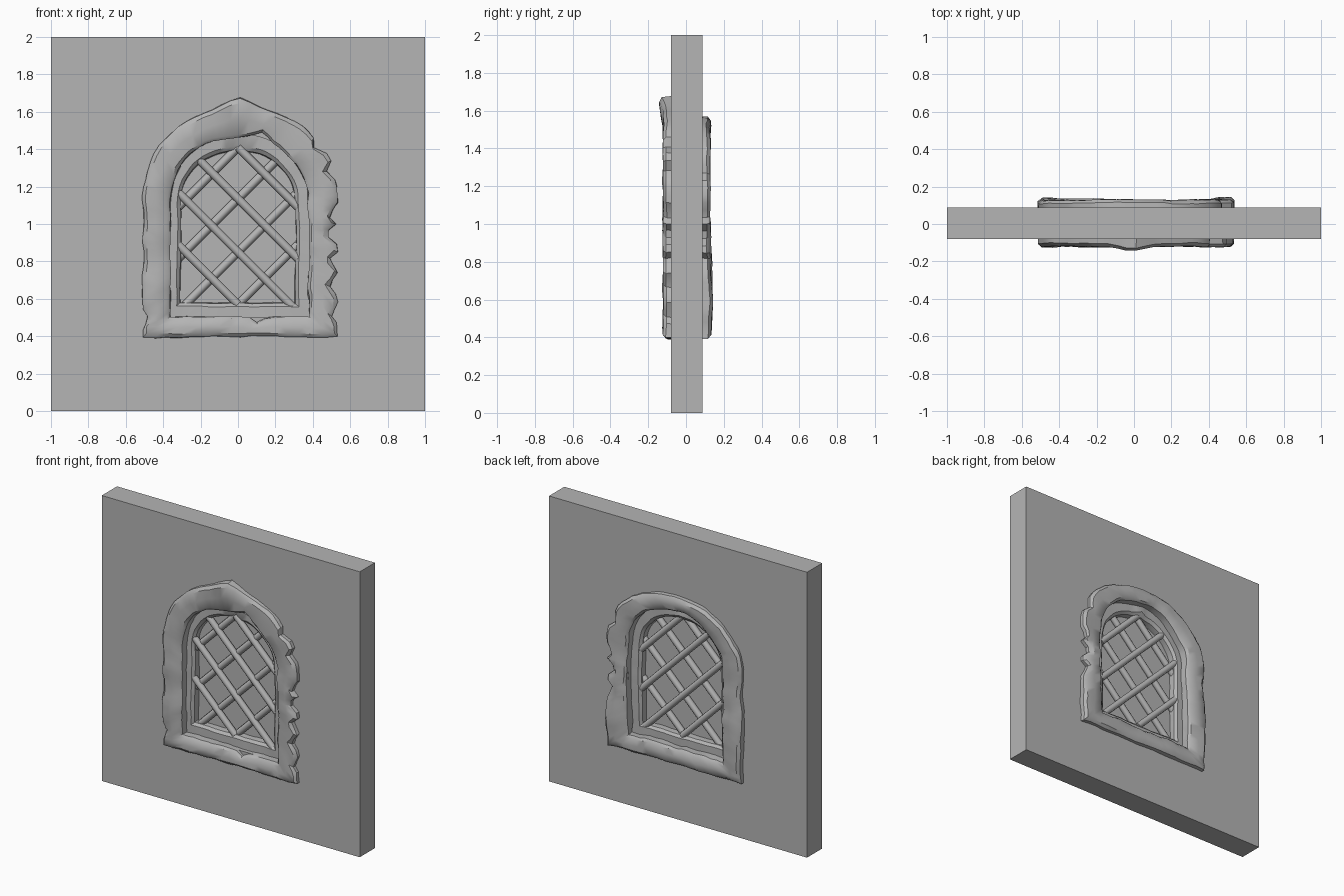
import bpy, bmesh, math
from mathutils import Vector, Matrix, noise

cube = bpy.data.objects.get("Cube")
if cube:
    bpy.data.objects.remove(cube, do_unlink=True)

stone = bpy.data.materials.new("grey stone")
stone.use_nodes = True
colour = (0.46, 0.46, 0.46, 1)
stone.diffuse_color = colour
for node in stone.node_tree.nodes:
    if node.type == "BSDF_PRINCIPLED":
        node.inputs["Base Color"].default_value = colour
        node.inputs["Roughness"].default_value = 0.9

FRONT, BACK, PANE = -0.08, 0.088, 0.004


def finish(name, bm, angle=None):
    bmesh.ops.recalc_face_normals(bm, faces=bm.faces)
    mesh = bpy.data.meshes.new(name)
    bm.to_mesh(mesh)
    bm.free()
    mesh.materials.append(stone)
    obj = bpy.data.objects.new(name, mesh)
    bpy.context.collection.objects.link(obj)
    if angle:
        bpy.ops.object.select_all(action="DESELECT")
        obj.select_set(True)
        bpy.context.view_layer.objects.active = obj
        bpy.ops.object.shade_smooth_by_angle(angle=math.radians(angle))
    return obj


def arch(w, bottom, spring, top, cx=0.0):
    """Closed outline of a round-headed window, always the same point count."""
    pts = [(-w + 2 * w * i / 16, bottom) for i in range(16)]
    pts += [(w, bottom + (spring - bottom) * i / 20) for i in range(20)]
    for i in range(32):
        a = math.pi * i / 32
        pts.append((w * math.cos(a), spring + (top - spring) * math.sin(a)))
    pts += [(-w, spring + (bottom - spring) * i / 20) for i in range(20)]
    return [(x + cx, z) for x, z in pts]


def loft(name, sections, rough, dents=(), angle=35):
    """Closed ring through (outline, y) sections, weathered by noise and dents."""
    bm = bmesh.new()
    rings = []
    for outline, y in sections:
        ring = []
        for x, z in outline:
            p = Vector((x, y, z))
            n = noise.noise_vector(p * 5) + 0.7 * noise.noise_vector(p * 14)
            p += Vector((n.x, 0.6 * n.y, n.z)) * rough
            for dx, dz, radius, push in dents:
                fall = 1 - math.hypot(x - dx, z - dz) / radius
                if fall > 0:
                    p += Vector(push) * fall
            ring.append(bm.verts.new(p))
        rings.append(ring)
    for k, a in enumerate(rings):
        b = rings[(k + 1) % len(rings)]
        for i in range(len(a)):
            j = (i + 1) % len(a)
            bm.faces.new((a[i], a[j], b[j], b[i]))
    return finish(name, bm, angle)


# Wall slab with an arched opening
bm = bmesh.new()
edges = []
hole = arch(0.375, 0.5, 1.13, 1.48, 0.008)
for loop in ([(-1, 0), (1, 0), (1, 2), (-1, 2)], hole):
    vs = [bm.verts.new((x, FRONT, z)) for x, z in loop]
    edges += [bm.edges.new((v, vs[i - 1])) for i, v in enumerate(vs)]
bmesh.ops.triangle_fill(bm, use_beauty=True, edges=edges, normal=(0, -1, 0))
ext = bmesh.ops.extrude_face_region(bm, geom=bm.faces[:])
moved = [g for g in ext["geom"] if isinstance(g, bmesh.types.BMVert)]
bmesh.ops.translate(bm, verts=moved, vec=(0, BACK - FRONT, 0))
finish("wall", bm)

# Closed pane in the middle of the opening
bm = bmesh.new()
bm.faces.new([bm.verts.new((x, PANE, z)) for x, z in hole])
pane = finish("pane", bm)

# Weathered stone surrounds, one on each face of the wall
chips = [(0.52, 0.67, 0.06, (-0.05, 0, 0)), (0.52, 0.80, 0.05, (-0.06, 0, 0.01)),
         (0.52, 0.94, 0.06, (-0.07, 0, 0)), (0.53, 1.05, 0.05, (-0.05, 0, 0)),
         (0.50, 1.28, 0.05, (-0.05, 0, 0)), (0.44, 1.42, 0.05, (-0.04, 0, -0.02)),
         (0.52, 0.52, 0.05, (-0.04, 0, 0)), (-0.5, 0.5, 0.05, (0.03, 0, 0)),
         (0.12, 1.46, 0.06, (0.01, 0, 0.04)), (0.11, 0.5, 0.05, (0, 0, -0.03)),
         (0.10, 0.4, 0.05, (0, 0, 0.02))]


def surround(name, top, side, wall_y, dents):
    def outer(shrink):
        return arch(0.52 - shrink, 0.395 + shrink, 1.15, top - shrink, 0.012)

    def inner(grow):
        return arch(0.37 + grow, 0.505 - grow, 1.13, 1.47 + grow, 0.008)
    loft(name, [(outer(0), wall_y - side * 0.03), (outer(0), wall_y + side * 0.024),
                (outer(0.02), wall_y + side * 0.04),
                (arch(0.445, 0.45, 1.14, (top + 1.47) / 2, 0.01), wall_y + side * 0.042),
                (inner(0.015), wall_y + side * 0.034), (inner(0), wall_y + side * 0.02),
                (inner(0), wall_y - side * 0.03)], 0.013, dents)


surround("front_surround", 1.63, -1, FRONT,
         chips + [(0.0, 1.64, 0.13, (0, -0.03, 0.04))])
surround("back_surround", 1.57, 1, BACK,
         [(x, z, r, p) for x, z, r, p in chips[1:5]]
         + [(s * 0.5, 0.6, 0.3, (0, 0.016, 0)) for s in (-1, 1)])

# Inner frame, recessed inside the surrounds
loft("inner_frame", [
    (arch(0.39, 0.49, 1.13, 1.49, 0.008), -0.052),
    (arch(0.325, 0.56, 1.12, 1.415), -0.052),
    (arch(0.308, 0.577, 1.12, 1.395), -0.036),
    (arch(0.306, 0.58, 1.12, 1.39), PANE),
    (arch(0.308, 0.577, 1.12, 1.395), 0.044),
    (arch(0.325, 0.56, 1.12, 1.415), 0.06),
    (arch(0.39, 0.49, 1.13, 1.49, 0.008), 0.06)],
    0.006, [(0.0, 1.42, 0.05, (0, 0.02, 0.015))])


# Diagonal lattice bars on both sides of the pane
def inside(x, z):
    if abs(x) > 0.325 or z < 0.56:
        return False
    return z < 1.12 or (x / 0.325) ** 2 + ((z - 1.12) / 0.295) ** 2 < 1


def lattice(name, slope, y):
    bm = bmesh.new()
    for c in (0.57, 0.85, 1.135, 1.41):
        run = [i / 100 for i in range(-33, 34) if inside(i / 100, c + slope * i / 100)]
        a = Vector((run[0], y, c + slope * run[0]))
        b = Vector((run[-1], y, c + slope * run[-1]))
        turn = (b - a).to_track_quat("Z", "Y").to_matrix().to_4x4()
        bmesh.ops.create_cone(bm, cap_ends=True, segments=10, radius1=0.022,
                              radius2=0.022, depth=(b - a).length,
                              matrix=Matrix.Translation((a + b) / 2) @ turn)
    finish(name, bm, 45)


for label, side in (("front", -1), ("back", 1)):
    lattice(label + "_falling_bars", -1, PANE + side * 0.032)
    lattice(label + "_rising_bars", 1, PANE + side * 0.014)
